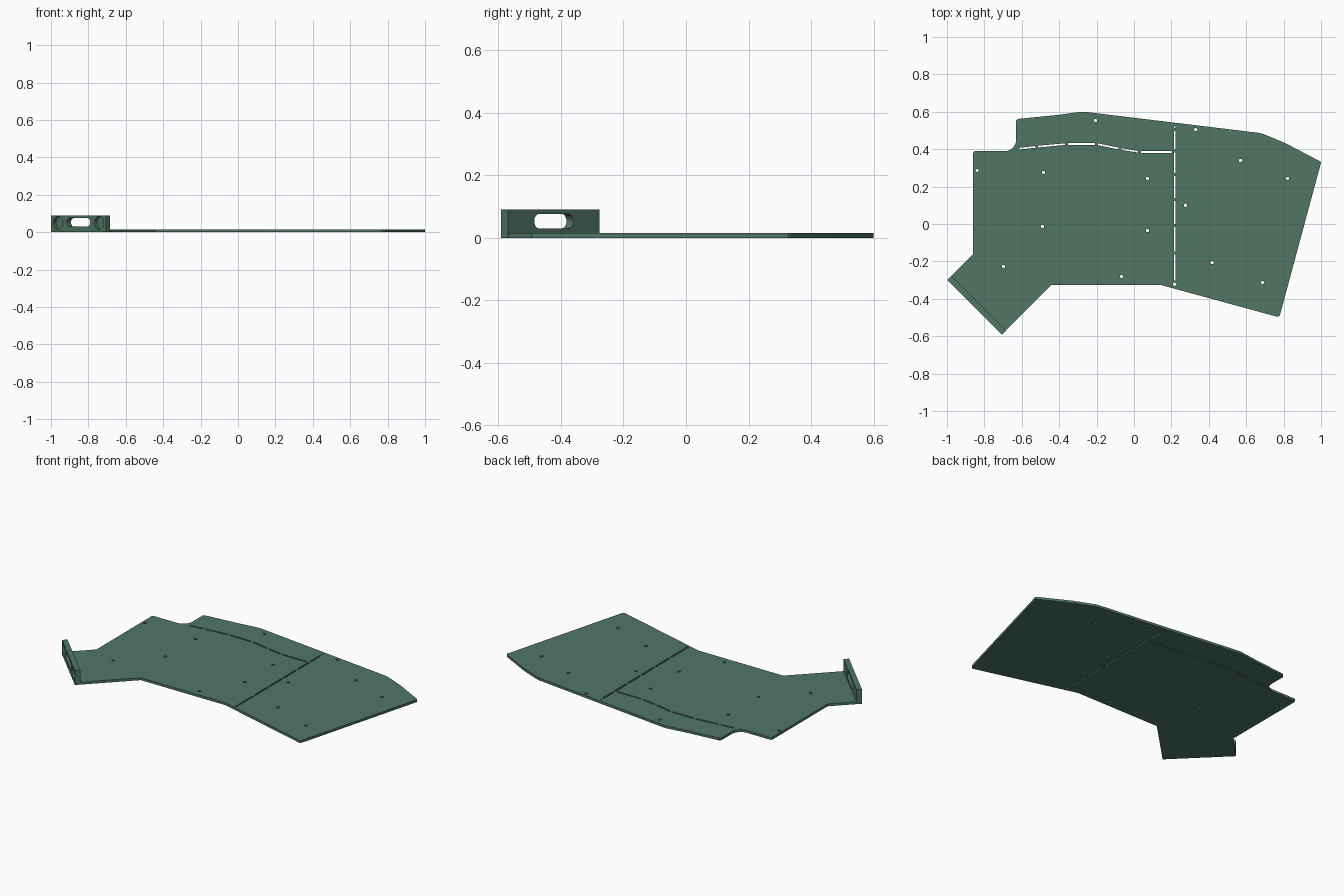
import bpy, bmesh, math
from mathutils import Matrix, Vector

if "Cube" in bpy.data.objects:
    bpy.data.objects.remove(bpy.data.objects["Cube"])

green = bpy.data.materials.new("muted green")
green.diffuse_color = (0.08, 0.18, 0.13, 1)
green.use_nodes = True
green.node_tree.nodes["Principled BSDF"].inputs["Base Color"].default_value = green.diffuse_color


def arc(cx, cy, r, a0, a1, n):
    return [(cx + r * math.cos(math.radians(a0 + (a1 - a0) * i / n)),
             cy + r * math.sin(math.radians(a0 + (a1 - a0) * i / n))) for i in range(n + 1)]


def circle(cx, cy, r, n=12):
    return arc(cx, cy, r, 0, 360, n)[:-1]


def dash(a, b, width):
    """Thin rectangular slit from a to b."""
    a, b = Vector(a), Vector(b)
    d = (b - a).normalized() * width / 2
    s = Vector((-d.y, d.x))
    return [a - s, b - s, b + s, a + s]


def slab(name, loops, depth, matrix):
    """Extruded outline (first loop) with holes (other loops), centred on local z."""
    cu = bpy.data.curves.new(name, 'CURVE')
    cu.dimensions = '2D'
    cu.fill_mode = 'BOTH'
    cu.extrude = depth / 2
    for pts in loops:
        sp = cu.splines.new('POLY')
        sp.points.add(len(pts) - 1)
        for p, q in zip(sp.points, pts):
            p.co = (q[0], q[1], 0, 1)
        sp.use_cyclic_u = True
    tmp = bpy.data.objects.new(name + "_outline", cu)
    bpy.context.collection.objects.link(tmp)
    dg = bpy.context.evaluated_depsgraph_get()
    me = bpy.data.meshes.new_from_object(tmp.evaluated_get(dg))
    bpy.data.objects.remove(tmp)
    bm = bmesh.new()
    bm.from_mesh(me)
    bmesh.ops.remove_doubles(bm, verts=bm.verts, dist=1e-5)
    bmesh.ops.recalc_face_normals(bm, faces=bm.faces)
    for f in bm.faces:
        f.smooth = False
        f.material_index = 0
    bm.to_mesh(me)
    bm.free()
    me.name = name
    me.materials.clear()
    me.materials.append(green)
    me.transform(matrix)
    ob = bpy.data.objects.new(name, me)
    bpy.context.collection.objects.link(ob)
    return ob


# Flat plate outline, with a filleted notch at the back left
T = 0.015
outline = [(-0.978, -0.278), (-0.683, -0.568), (-0.44, -0.325), (0.14, -0.325),
           (0.762, -0.495), (0.773, -0.495), (0.78, -0.488), (1.0, 0.328), (0.995, 0.335),
           (0.81, 0.432), (0.69, 0.482), (0.67, 0.487), (-0.265, 0.6), (-0.285, 0.6),
           (-0.40, 0.584), (-0.62, 0.562), (-0.63, 0.552)]
outline += arc(-0.69, 0.45, 0.06, 0, -90, 8)
outline += arc(-0.848, 0.378, 0.012, 90, 180, 3) + [(-0.86, -0.16)]

# Screw holes
holes = [(-0.84, 0.286), (-0.484, 0.275), (-0.206, 0.553), (0.33, 0.505), (0.072, 0.243),
         (0.57, 0.34), (0.82, 0.243), (0.275, 0.1), (-0.49, -0.013), (0.072, -0.035),
         (-0.698, -0.227), (-0.067, -0.281), (0.418, -0.206), (0.687, -0.313), (0.218, -0.322)]
loops = [outline] + [circle(x, y, 0.009) for x, y in holes]

# Dashed slits: one straight line and one bent line meeting it
ys = [0.53, 0.505, 0.39, 0.265, 0.13, -0.008, -0.155, -0.31]
for a, b in zip(ys, ys[1:]):
    loops.append(dash((0.218, a - 0.008), (0.218, b + 0.008), 0.01))
bend = [(-0.62, 0.402), (-0.52, 0.413), (-0.36, 0.428), (-0.2, 0.428),
        (-0.075, 0.402), (0.03, 0.385), (0.21, 0.385)]
for a, b in zip(bend, bend[1:]):
    a, b = Vector(a), Vector(b)
    g = (b - a).normalized() * 0.008
    loops.append(dash(a + g, b - g, 0.009))
slab("plate", loops, T, Matrix.Translation((0, 0, T / 2)))

# Upright flange on the slanted edge, with a slot through it
W, H, D = 0.207, 0.09, 0.031
k = math.sqrt(0.5)
frame = Matrix(((k, 0, -k, -0.8415), (-k, 0, -k, -0.434), (0, 1, 0, 0), (0, 0, 0, 1)))
slot = arc(0.065, 0.053, 0.0235, -90, 90, 12) + arc(-0.065, 0.053, 0.0235, 90, 270, 12)
flange = slab("flange", [[(-W, 0), (W, 0), (W, H), (-W, H)], slot], D, frame)

# Two blind round pockets in the outer face of the flange
for side in (-1, 1):
    place = frame @ Matrix.Translation((side * 0.155, 0.05, D / 2))
    cutter = slab("pocket_cutter", [circle(0, 0, 0.035, 32)], 0.04, place)
    mod = flange.modifiers.new("pocket", 'BOOLEAN')
    mod.operation = 'DIFFERENCE'
    mod.solver = 'EXACT'
    mod.object = cutter
    cutter.hide_render = True
    cutter.hide_set(True)
